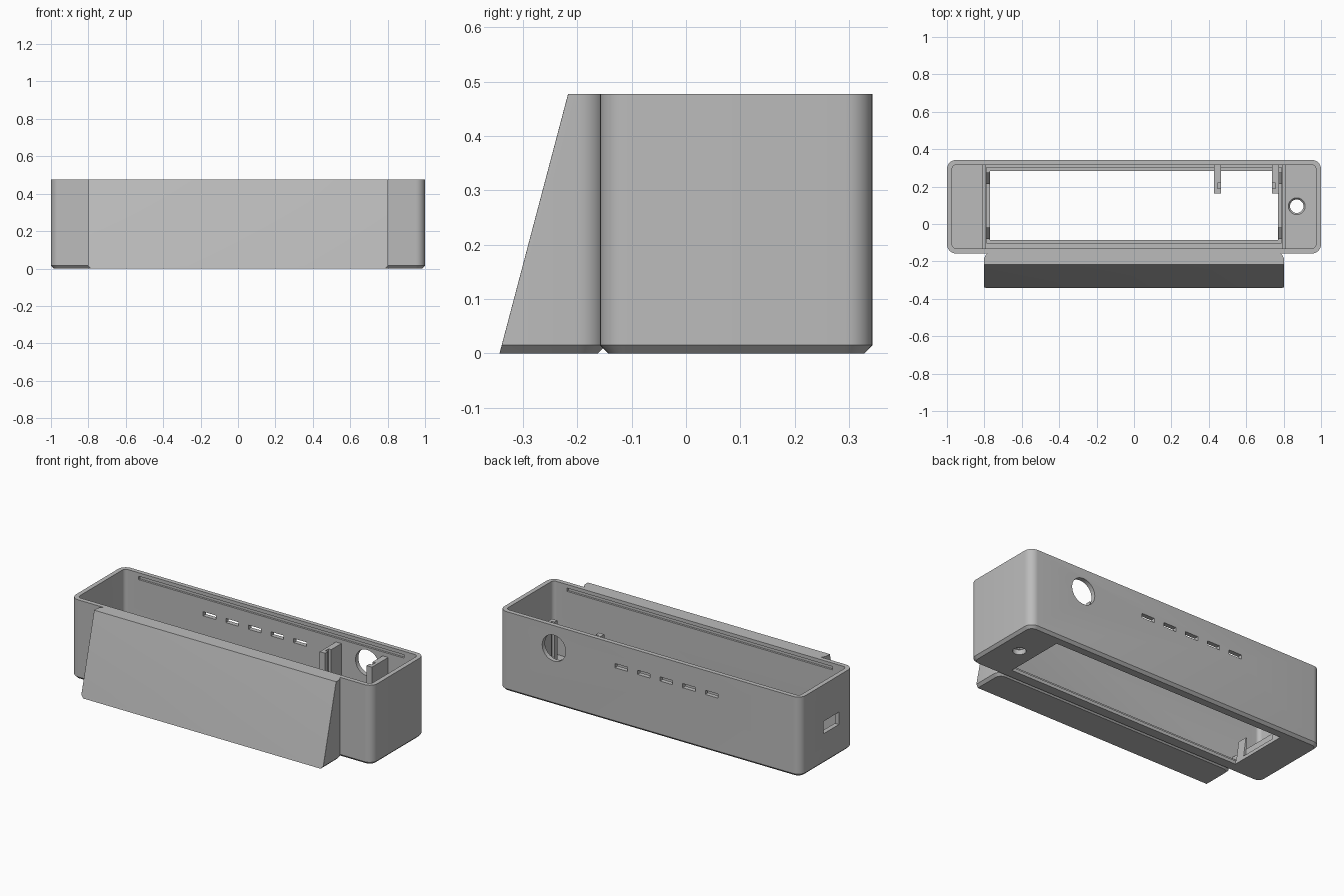
import bpy, bmesh, math

cube = bpy.data.objects.get("Cube")
if cube:
    bpy.data.objects.remove(cube, do_unlink=True)

grey = bpy.data.materials.new("plain grey")
grey.use_nodes = True
colour = (0.5, 0.5, 0.5, 1)
grey.diffuse_color = colour
grey.node_tree.nodes["Principled BSDF"].inputs["Base Color"].default_value = colour


def rounded(x0, x1, y0, y1, z, r_front, r_back, n=8):
    """Rectangle outline with separate front and back corner radii."""
    pts = []
    corners = [(x1, y1, -1, -1, r_back), (x0, y1, 1, -1, r_back),
               (x0, y0, 1, 1, r_front), (x1, y0, -1, 1, r_front)]
    for i, (x, y, sx, sy, r) in enumerate(corners):
        for k in range(n + 1):
            a = (i + k / n) * math.pi / 2
            pts.append((x + sx * r + r * math.cos(a), y + sy * r + r * math.sin(a), z))
    return pts


def loft(name, loops):
    """Solid skinned through matching outlines from bottom to top."""
    bm = bmesh.new()
    rings = [[bm.verts.new(p) for p in loop] for loop in loops]
    for low, high in zip(rings, rings[1:]):
        for i in range(len(low)):
            j = (i + 1) % len(low)
            bm.faces.new((low[i], low[j], high[j], high[i]))
    bm.faces.new(rings[0][::-1])
    bm.faces.new(rings[-1])
    return finish(name, bm)


def finish(name, bm):
    bmesh.ops.remove_doubles(bm, verts=bm.verts, dist=1e-5)
    bmesh.ops.recalc_face_normals(bm, faces=bm.faces)
    mesh = bpy.data.meshes.new(name)
    bm.to_mesh(mesh)
    bm.free()
    mesh.materials.append(grey)
    ob = bpy.data.objects.new(name, mesh)
    bpy.context.collection.objects.link(ob)
    return ob


def block(name, x0, x1, y0, y1, z0, z1):
    bm = bmesh.new()
    bmesh.ops.create_cube(bm, size=1)
    for v in bm.verts:
        v.co = (x1 if v.co.x > 0 else x0, y1 if v.co.y > 0 else y0, z1 if v.co.z > 0 else z0)
    return finish(name, bm)


def round_cutter(r, r_top, depth, place, tilt=0):
    bm = bmesh.new()
    bmesh.ops.create_cone(bm, cap_ends=True, segments=40, radius1=r, radius2=r_top, depth=depth)
    ob = finish("round_cutter", bm)
    ob.location = place
    ob.rotation_euler.x = tilt
    return ob


def cut(target, cutter):
    cutter.hide_render = True
    mod = target.modifiers.new("cut", 'BOOLEAN')
    mod.operation = 'DIFFERENCE'
    mod.solver = 'EXACT'
    mod.object = cutter
    bpy.context.view_layer.objects.active = target
    bpy.ops.object.modifier_apply(modifier=mod.name)
    bpy.data.objects.remove(cutter, do_unlink=True)


def smooth(ob):
    bpy.ops.object.select_all(action='DESELECT')
    ob.select_set(True)
    bpy.context.view_layer.objects.active = ob
    bpy.ops.object.shade_smooth_by_angle(angle=math.radians(30))


TOP, FLOOR, BEVEL = 0.477, 0.04, 0.015
FRONT, BACK, WALL = -0.158, 0.343, 0.027

# Open tray with rounded corners and a bevelled base
case = loft("case", [
    rounded(-1 + b, 1 - b, FRONT + b, BACK - b, z, 0.05 - b, 0.05 - b)
    for z, b in ((0, BEVEL), (BEVEL, 0), (TOP, 0))])
cut(case, loft("cavity", [
    rounded(-1 + WALL, 1 - WALL, FRONT + WALL, BACK - WALL, z, 0.023, 0.023)
    for z in (FLOOR, TOP + 0.1)]))

# Display opening in the floor with a stepped edge
cut(case, block("opening", -0.77, 0.77, -0.085, 0.283, -0.1, 0.1))
cut(case, block("step", -0.788, 0.788, -0.102, 0.302, 0.02, 0.1))

# Round holes in the floor and back wall
cut(case, round_cutter(0.036, 0.036, 0.2, (0.87, 0.095, 0)))
cut(case, round_cutter(0.036, 0.046, 0.012, (0.87, 0.095, FLOOR - 0.005)))
cut(case, round_cutter(0.078, 0.078, 0.12, (0.636, BACK, 0.342), math.pi / 2))

# Row of vents in the back wall
for i in range(5):
    x = -0.11 + (i - 2) * 0.15
    cut(case, block("vent", x - 0.042, x + 0.042, 0.28, 0.4, 0.333, 0.358))

# Cable socket in the end wall
cut(case, block("socket", -1.1, -0.9, -0.02, 0.125, 0.183, 0.257))

# Snap grooves inside the long walls
for y in (FRONT + WALL, BACK - WALL):
    cut(case, block("groove", -0.88, 0.88, y - 0.012, y + 0.012, 0.436, 0.456))
smooth(case)

# Sloped front panel with rounded rear corners
panel = loft("front_panel", [
    rounded(-0.803 + b, 0.803 - b, y, -0.147 - b, z, 0.002, 0.05 - b)
    for z, b, y in ((0, BEVEL, -0.343), (BEVEL, 0, -0.339), (TOP, 0, -0.217))])
smooth(panel)

for side, label in ((-1, "right"), (1, "left")):
    # Low rib across the floor beside the opening
    xs = sorted((side * 0.79, side * 0.81))
    block(label + "_rib", *xs, FRONT + WALL - 0.002, BACK - WALL + 0.002, FLOOR - 0.005, 0.07)
    # Pair of display clips with a sloping lead-in
    for y, end in ((-0.05, "front"), (0.245, "back")):
        clip = block(f"{label}_{end}_clip", *sorted((side * 0.772, side * 0.794)),
                     y - 0.03, y + 0.03, 0.02, 0.14)
        for v in clip.data.vertices:
            if v.co.z > 0.1 and abs(v.co.x) < 0.78:
                v.co.x = side * 0.788

# Sensor brackets on the back wall with facing slots
for x, face, label in ((0.446, 1, "inner"), (0.757, -1, "outer")):
    bracket = block(label + "_sensor_bracket", x - 0.018, x + 0.018,
                    0.163, BACK - WALL + 0.002, 0.18, 0.412)
    xs = sorted((x, x + face * 0.03))
    cut(bracket, block("slot", *xs, 0.19, 0.22, 0.2, 0.5))
